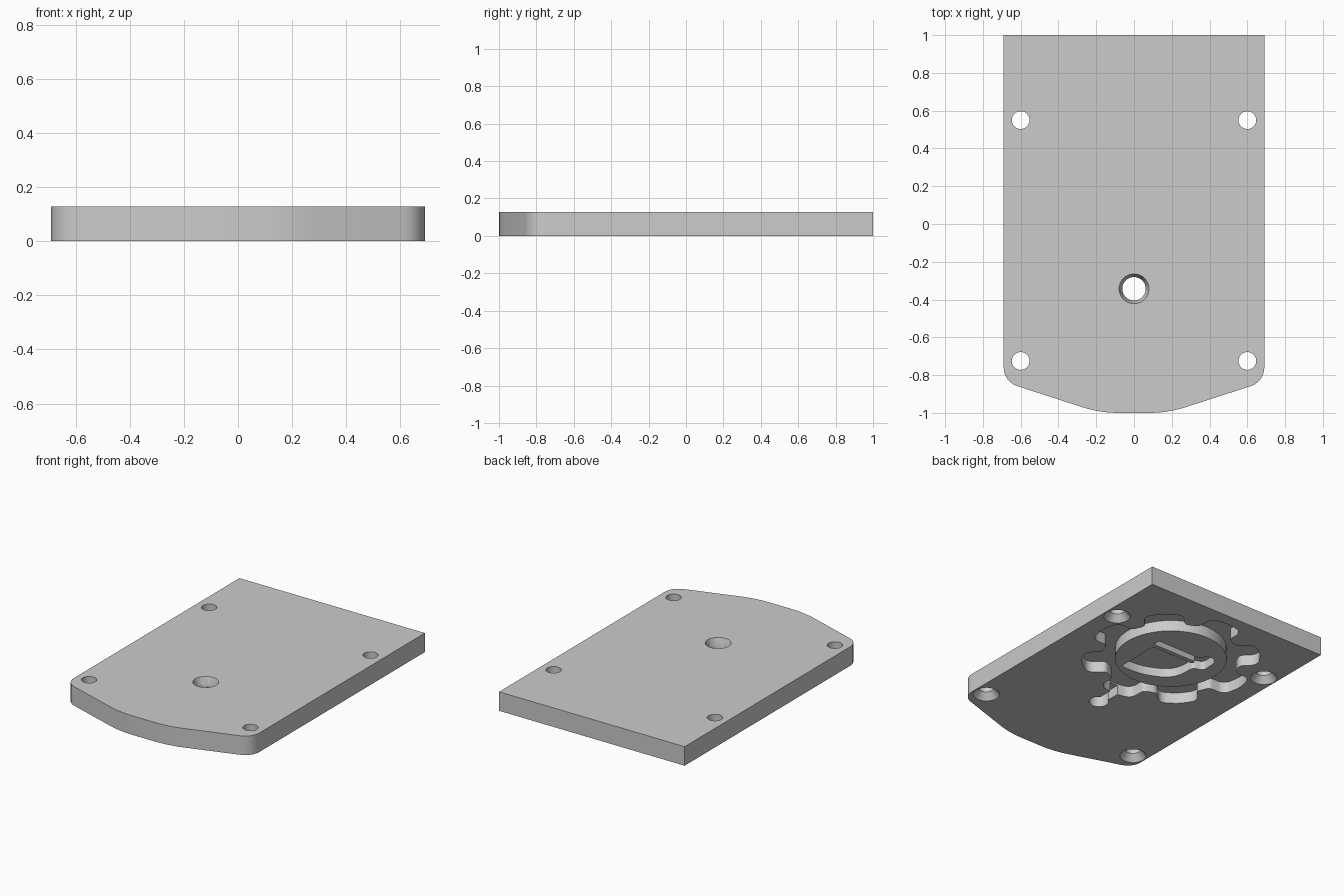
import bpy, bmesh, math
from mathutils import Vector

cube = bpy.data.objects.get("Cube")
if cube:
    bpy.data.objects.remove(cube, do_unlink=True)

HEIGHT = 0.128
CENTRE_Y = 0.36
DEPTH = 0.075

grey = bpy.data.materials.new("plain_grey")
grey.use_nodes = True
colour = (0.6, 0.6, 0.6, 1)
grey.diffuse_color = colour
grey.node_tree.nodes["Principled BSDF"].inputs["Base Color"].default_value = colour


def rounded(corners, steps=6):
    """Round each (x, y, setback) corner with a circular arc."""
    out = []
    n = len(corners)
    for i, (x, y, s) in enumerate(corners):
        p = Vector((x, y))
        if s == 0:
            out.append(p)
            continue
        before = (Vector(corners[i - 1][:2]) - p).normalized()
        after = (Vector(corners[(i + 1) % n][:2]) - p).normalized()
        a, b = p + before * s, p + after * s
        w = math.sin(before.angle(after) / 2)
        for k in range(steps + 1):
            t = k / steps
            ka, kp, kb = (1 - t) ** 2, 2 * w * t * (1 - t), t * t
            out.append((a * ka + p * kp + b * kb) / (ka + kp + kb))
    return out


def finish(name, bm):
    bmesh.ops.recalc_face_normals(bm, faces=bm.faces)
    mesh = bpy.data.meshes.new(name)
    bm.to_mesh(mesh)
    bm.free()
    mesh.materials.append(grey)
    obj = bpy.data.objects.new(name, mesh)
    bpy.context.collection.objects.link(obj)
    return obj


def prism(name, points, z0, z1):
    bm = bmesh.new()
    face = bm.faces.new([bm.verts.new((p[0], p[1], z0)) for p in points])
    top = bmesh.ops.extrude_face_region(bm, geom=[face])["geom"]
    verts = [v for v in top if isinstance(v, bmesh.types.BMVert)]
    bmesh.ops.translate(bm, vec=(0, 0, z1 - z0), verts=verts)
    return finish(name, bm)


def cone(name, x, y, z0, r0, z1, r1, sides=40):
    bm = bmesh.new()
    bmesh.ops.create_cone(bm, cap_ends=True, segments=sides, radius1=r0, radius2=r1, depth=z1 - z0)
    bmesh.ops.translate(bm, vec=(x, y, (z0 + z1) / 2), verts=bm.verts)
    return finish(name, bm)


def combine(target, tool, operation="DIFFERENCE"):
    tool.hide_render = True
    mod = target.modifiers.new(tool.name, "BOOLEAN")
    mod.operation, mod.solver, mod.object = operation, "EXACT", tool
    graph = bpy.context.evaluated_depsgraph_get()
    graph.update()
    mesh = bpy.data.meshes.new_from_object(target.evaluated_get(graph))
    target.modifiers.clear()
    target.data = mesh
    bpy.data.objects.remove(tool, do_unlink=True)


# Plate with a tapered, rounded front
half = [(0.69, 1, 0), (0.69, -0.835, 0.075), (0.18, -1, 0.1)]
outline = half + [(-x, y, s) for x, y, s in reversed(half)]
plate = prism("base_plate", rounded(outline), 0, HEIGHT)

# Eight-lobed recess in the underside
lobes = []
for i in range(8):
    a = math.radians(45 * i)
    for r, t, s in [(0.42, -0.125, 0.025), (0.54, -0.125, 0.05), (0.563, 0, 0.04),
                    (0.54, 0.125, 0.05), (0.42, 0.125, 0.025)]:
        lobes.append((r * math.cos(a) - t * math.sin(a),
                      CENTRE_Y + r * math.sin(a) + t * math.cos(a), s))
combine(plate, prism("lobed_recess", rounded(lobes, 4), -0.05, DEPTH))

# Round island standing in the recess
combine(plate, cone("round_island", 0, CENTRE_Y, 0, 0.35, DEPTH + 0.02, 0.35, 64), "UNION")

# Curved pocket in the island, split by a straight rib
pocket = [(0.18, -0.27, 0.02), (0.02, -0.27, 0.08), (-0.17, -0.18, 0.09), (-0.18, 0.0, 0.02),
          (-0.25, 0.02, 0.03), (-0.24, 0.17, 0.05), (-0.15, 0.17, 0.03), (-0.14, 0.12, 0.02),
          (0.2, 0.12, 0.01), (0.2, 0.07, 0.01), (-0.14, 0.07, 0.01), (-0.14, 0.04, 0.01),
          (0.18, 0.04, 0.01)]
pocket = [(x, y + CENTRE_Y, s) for x, y, s in pocket]
combine(plate, prism("island_pocket", rounded(pocket), -0.05, 0.06))

# Centre hole, flared at the top, with a channel to the recess
HOLE_Y = -0.343
combine(plate, cone("centre_hole", 0, HOLE_Y, -0.05, 0.062, HEIGHT + 0.05, 0.062))
combine(plate, cone("centre_flare", 0, HOLE_Y, 0.07, 0.059, HEIGHT + 0.01, 0.0825))
channel = [(-0.03, HOLE_Y), (0.03, HOLE_Y), (0.03, -0.15), (-0.03, -0.15)]
combine(plate, prism("channel", channel, -0.05, 0.065))

# Countersunk screw holes
for x in (-0.6, 0.6):
    for y in (-0.725, 0.55):
        combine(plate, cone("screw_hole", x, y, -0.05, 0.047, HEIGHT + 0.05, 0.047))
        combine(plate, cone("countersink", x, y, -0.01, 0.091, 0.045, 0.0465))

bpy.ops.object.select_all(action="DESELECT")
plate.select_set(True)
bpy.context.view_layer.objects.active = plate
bpy.ops.object.shade_smooth_by_angle(angle=math.radians(30))
